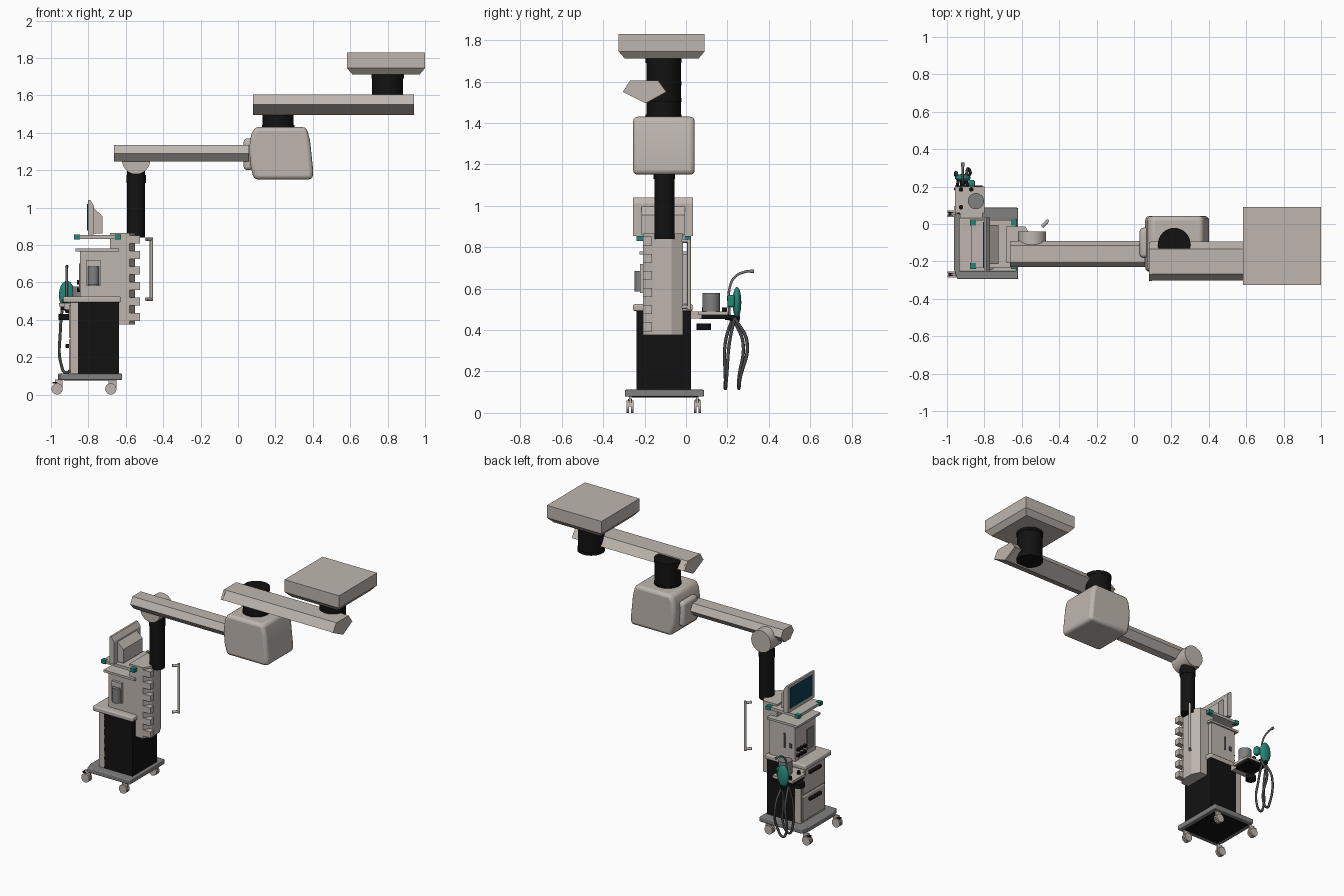
import bpy, bmesh, math
from mathutils import Vector

if "Cube" in bpy.data.objects:
    bpy.data.objects.remove(bpy.data.objects["Cube"])


def material(name, r, g, b):
    m = bpy.data.materials.new(name)
    m.use_nodes = True
    m.diffuse_color = (r, g, b, 1)
    node = next(n for n in m.node_tree.nodes if n.type == "BSDF_PRINCIPLED")
    node.inputs["Base Color"].default_value = (r, g, b, 1)
    node.inputs["Roughness"].default_value = .6
    return m


beige = material("warm_grey", .52, .47, .43)
black = material("black", .006, .006, .006)
grey = material("mid_grey", .22, .22, .22)
dark = material("dark_grey", .07, .07, .07)
green = material("teal_green", .02, .24, .19)
blue = material("screen_blue", .004, .05, .09)


def finish(name, bm, mat, bevel=0, segments=3, smooth=False):
    bmesh.ops.recalc_face_normals(bm, faces=bm.faces)
    mesh = bpy.data.meshes.new(name)
    bm.to_mesh(mesh)
    bm.free()
    mesh.materials.append(mat)
    ob = bpy.data.objects.new(name, mesh)
    bpy.context.collection.objects.link(ob)
    if bevel:
        mod = ob.modifiers.new("bevel", "BEVEL")
        mod.width, mod.segments, mod.limit_method = bevel, segments, "ANGLE"
    if bevel or smooth:
        bpy.ops.object.select_all(action="DESELECT")
        ob.select_set(True)
        bpy.context.view_layer.objects.active = ob
        bpy.ops.object.shade_smooth_by_angle(angle=math.radians(35))
    return ob


def box(name, xs, ys, zs, mat, bevel=0, taper=0):
    """Box from ranges; taper pulls the bottom corners inward."""
    bm = bmesh.new()
    bmesh.ops.create_cube(bm, size=1)
    for v in bm.verts:
        inset = taper if v.co.z < 0 else 0
        x, y = v.co.x, v.co.y
        v.co = [r[0] if c < 0 else r[1] for r, c in zip((xs, ys, zs), v.co)]
        v.co.x -= math.copysign(inset, x)
        v.co.y -= math.copysign(inset, y)
    return finish(name, bm, mat, bevel)


def prism(name, points, axis, span, mat, bevel=0):
    """Extrude a 2D outline along an axis (remaining axes in x, y, z order)."""
    bm = bmesh.new()

    def place(p):
        c = list(p)
        c.insert("xyz".index(axis), span[0])
        return c
    face = bm.faces.new([bm.verts.new(place(p)) for p in points])
    new = bmesh.ops.extrude_face_region(bm, geom=[face])["geom"]
    move = Vector([span[1] - span[0] if a == axis else 0 for a in "xyz"])
    bmesh.ops.translate(bm, vec=move, verts=[g for g in new if isinstance(g, bmesh.types.BMVert)])
    return finish(name, bm, mat, bevel)


def cylinder(name, start, end, radius, mat, sides=32):
    a, b = Vector(start), Vector(end)
    bm = bmesh.new()
    bmesh.ops.create_cone(bm, cap_ends=True, segments=sides, radius1=radius, radius2=radius, depth=(b - a).length)
    turn = (b - a).to_track_quat("Z", "Y").to_matrix()
    for v in bm.verts:
        v.co = turn @ v.co + (a + b) / 2
    return finish(name, bm, mat, smooth=True)


def post(name, x, y, low, high, radius, mat):
    return cylinder(name, (x, y, low), (x, y, high), radius, mat)


def tube(name, points, radius, mat):
    curve = bpy.data.curves.new(name, "CURVE")
    curve.dimensions = "3D"
    curve.bevel_depth, curve.bevel_resolution, curve.use_fill_caps = radius, 2, True
    spline = curve.splines.new("BEZIER")
    spline.bezier_points.add(len(points) - 1)
    for bp, p in zip(spline.bezier_points, points):
        bp.co = p
        bp.handle_left_type = bp.handle_right_type = "AUTO"
    curve.materials.append(mat)
    ob = bpy.data.objects.new(name, curve)
    bpy.context.collection.objects.link(ob)
    bpy.ops.object.select_all(action="DESELECT")
    ob.select_set(True)
    bpy.context.view_layer.objects.active = ob
    bpy.ops.object.convert(target="MESH")


# Ceiling mount
box("ceiling_box", (.583, 1), (-.325, .09), (1.745, 1.83), beige)
box("ceiling_box_base", (.583, 1), (-.325, .09), (1.71, 1.745), beige, taper=.03)

# Upper arm and its two pivots
upper = [(-.27, 1.605), (-.135, 1.605), (-.095, 1.55), (-.195, 1.495), (-.305, 1.55)]
prism("upper_arm", [(y * .99, z) for y, z in upper], "x", (.09, .925), beige)
for side, span in (("inner", (.08, .095)), ("outer", (.925, .94))):
    prism("upper_arm_cap_" + side, upper, "x", span, beige)
for name, x, low, high in (("ceiling_pivot", .8, 1.5, 1.71), ("middle_pivot", .215, 1.42, 1.6)):
    post(name, x, -.108, low, high, .083, black)
    for z in (low, high - .02):
        post(name + "_rim", x, -.108, z, z + .02, .087, black)

# Rounded joint housing
prism("joint_housing", [(.09, 1.43), (.367, 1.43), (.385, 1.36), (.402, 1.2), (.4, 1.15), (.085, 1.15),
      (.065, 1.23), (.06, 1.32), (.07, 1.39)], "y", (-.255, .042), beige, .022)
box("housing_plate", (.03, .08), (-.18, -.02), (1.2, 1.37), beige, .02)

# Lower arm, knuckle and drop tube
prism("lower_arm", [(-.205, 1.335), (-.115, 1.335), (-.09, 1.29), (-.13, 1.245), (-.19, 1.245), (-.23, 1.29)],
      "x", (-.663, .06), beige)
cylinder("knuckle", (-.545, -.18, 1.253), (-.545, -.04, 1.253), .075, beige)
post("drop_tube", -.545, -.104, .84, 1.2, .048, black)
post("drop_tube_collar", -.545, -.104, 1.13, 1.175, .052, black)

# Spine with outlet blocks and grab handle
prism("spine", [(-.685, -.207), (-.58, -.207), (-.55, -.155), (-.55, -.07), (-.58, -.014), (-.685, -.014)],
      "z", (.375, .865), beige)
for i in range(6):
    z = .415 + i * .083
    box("outlet_block", (-.585, -.525), (-.207, -.165), (z - .021, z + .021), beige)
post("grab_handle", -.463, .015, .5, .84, .009, beige)
for z in (.51, .83):
    cylinder("handle_bracket", (-.492, -.015, z), (-.463, .015, z), .009, beige, 12)

# Wheeled base
prism("base_frame", [(-.62, -.295), (-.62, .087), (-.945, .087), (-.963, .03), (-.963, -.24), (-.945, -.295)],
      "z", (.078, .112), grey, .006)
box("base_underside", (-.93, -.65), (-.26, .055), (.074, .08), black)
for x in (-.967, -.68):
    for y in (-.27, .055):
        for offset in (-.011, .011):
            cylinder("caster_wheel", (x, y + offset - .006, .03), (x, y + offset + .006, .03), .03, beige, 20)
        box("caster_fork", (x - .012, x + .03), (y - .006, y + .006), (.03, .08), beige)
        if x < -.9:
            box("brake_pedal", (x - .025, x), (y - .009, y + .009), (.058, .068), black)

# Lower cabinet with drawers
box("cabinet", (-.855, -.637), (-.24, .025), (.11, .492), black)
box("drawer_frame", (-.895, -.852), (-.24, .025), (.112, .492), beige)
for low, high in ((.125, .295), (.305, .48)):
    box("drawer_front", (-.904, -.89), (-.23, .015), (low, high), beige, .005)
    box("drawer_handle", (-.922, -.9), (-.17, -.045), (high - .045, high - .025), black, .005)
box("counter", (-.935, -.627), (-.255, .032), (.492, .525), beige, .008)

# Upper instrument body
box("instrument_body", (-.845, -.65), (-.205, .015), (.52, .768), beige)
box("instrument_top", (-.87, -.635), (-.225, .025), (.765, .78), beige)
for y in (-.08, -.045, -.01):
    for z in (.56, .6):
        cylinder("knob", (-.86, y, z), (-.84, y, z), .012, black, 16)
box("control_panel", (-.85, -.84), (-.18, -.11), (.56, .7), grey)
box("side_slot", (-.77, -.76), (.012, .02), (.6, .7), dark)
box("side_port", (-.82, -.8), (.012, .02), (.61, .64), dark)
post("side_jar", -.773, -.218, .585, .685, .03, grey)
box("jar_bracket", (-.81, -.735), (-.222, -.2), (.58, .72), beige)

# Monitor shelf with green corners, and monitor
box("monitor_shelf", (-.872, -.63), (-.235, .018), (.833, .852), beige)
for x in (-.862, -.642):
    for y in (-.224, .008):
        box("shelf_corner", (x - .016, x + .016), (y - .016, y + .016), (.83, .855), green)
prism("monitor", [(-.803, .855), (-.77, .855), (-.77, 1.01), (-.79, 1.04), (-.803, 1.04)],
      "y", (-.255, .035), beige)
prism("monitor_back", [(-.775, .86), (-.725, .86), (-.725, .955), (-.775, 1)], "y", (-.215, -.005), beige)
box("screen", (-.806, -.8), (-.232, .012), (.878, 1.02), blue)

# Side shelf with canister
box("shelf_bracket", (-.93, -.81), (.02, .075), (.455, .49), beige)
box("side_shelf", (-.957, -.8), (.06, .2), (.472, .49), beige)
box("shelf_rail", (-.95, -.81), (.065, .205), (.453, .472), black)
post("canister", -.845, .122, .49, .578, .043, grey)
post("shelf_knob", -.925, .085, .4, .432, .035, black)
for x, y in ((-.925, .09), (-.925, .185), (-.87, .185)):
    post("shelf_peg", x, y, .485, .51, .012, black)

# Green breathing bag, bent rod and hanging hoses
bm = bmesh.new()
bmesh.ops.create_uvsphere(bm, u_segments=24, v_segments=14, radius=1)
for v in bm.verts:
    v.co = (v.co.x * .042 - .915, v.co.y * .021 + .246, v.co.z * .075 + .533)
finish("breathing_bag", bm, green, smooth=True)
box("green_valve", (-.885, -.85), (.2, .235), (.51, .57), green, .01)
tube("bent_rod", [(-.915, .21, .46), (-.915, .21, .6), (-.915, .235, .655), (-.915, .28, .68), (-.915, .325, .685)],
     .006, grey)
cylinder("rod_tip", (-.915, .308, .684), (-.915, .328, .684), .009, grey, 12)
cylinder("hose_mount", (-.915, .19, .463), (-.915, .26, .455), .014, black, 16)
for side, y in (("inner", .19), ("outer", .255)):
    bulge = .02 if side == "outer" else 0
    tube("hose_" + side, [(-.94, .225, .46), (-.95, y + bulge, .34), (-.945, y, .16), (-.92, y, .118),
         (-.885, y + .005, .16), (-.89, y + bulge + .02, .34), (-.9, .235, .46)], .008, dark)
